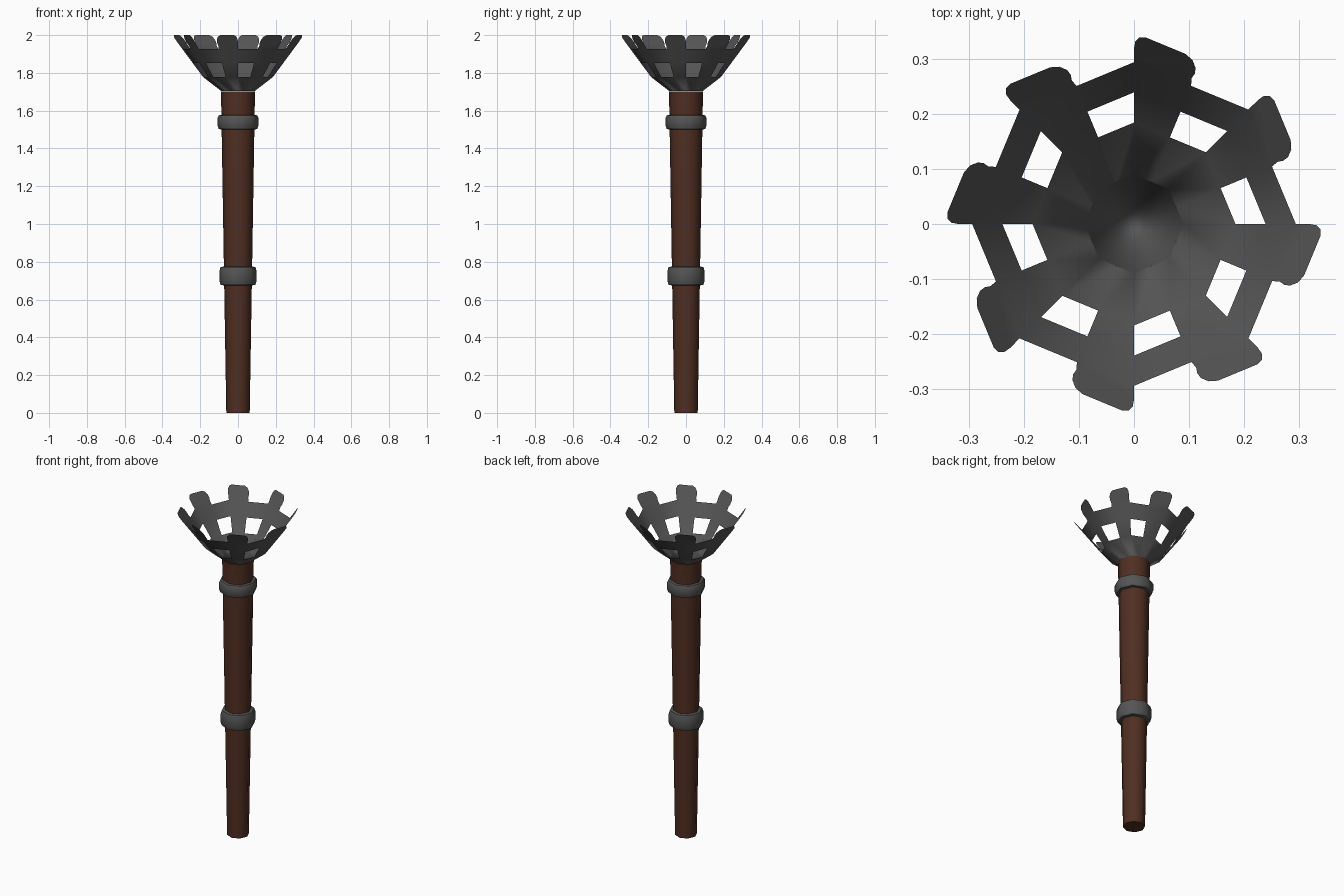
import bpy, bmesh
from math import cos, sin, pi, radians

if "Cube" in bpy.data.objects:
    bpy.data.objects.remove(bpy.data.objects["Cube"])

SIDES = 8


def material(name, rgb):
    m = bpy.data.materials.new(name)
    m.diffuse_color = (*rgb, 1)
    m.use_nodes = True
    m.node_tree.nodes["Principled BSDF"].inputs["Base Color"].default_value = m.diffuse_color
    return m


wood = material("dark_wood", (0.08, 0.028, 0.016))
iron = material("dark_iron", (0.09, 0.09, 0.09))


def finish(name, bm, mat, angle, recalc=True):
    bmesh.ops.remove_doubles(bm, verts=bm.verts, dist=1e-5)
    if recalc:
        bmesh.ops.recalc_face_normals(bm, faces=bm.faces)
    me = bpy.data.meshes.new(name)
    bm.to_mesh(me)
    bm.free()
    ob = bpy.data.objects.new(name, me)
    bpy.context.collection.objects.link(ob)
    me.materials.append(mat)
    bpy.ops.object.select_all(action='DESELECT')
    ob.select_set(True)
    bpy.context.view_layer.objects.active = ob
    bpy.ops.object.shade_smooth_by_angle(angle=radians(angle))
    return ob


def lathe(name, profile, mat, closed=False):
    """Eight-sided revolve of (radius, z) points; open profiles get end caps."""
    bm = bmesh.new()
    rings = [[bm.verts.new((r * cos(2 * pi * i / SIDES), r * sin(2 * pi * i / SIDES), z))
              for i in range(SIDES)] for r, z in profile]
    pairs = list(zip(rings, rings[1:]))
    if closed:
        pairs.append((rings[-1], rings[0]))
    else:
        bm.faces.new(rings[0][::-1])
        bm.faces.new(rings[-1])
    for a, b in pairs:
        for i in range(SIDES):
            j = (i + 1) % SIDES
            bm.faces.new((a[i], a[j], b[j], b[i]))
    return finish(name, bm, mat, 50)


# Tapered wooden shaft
lathe("shaft", [(0.062, 0), (0.09, 1.702)], wood)

# Iron bands round the shaft
lathe("lower_band", [(0.074, 0.675), (0.092, 0.678), (0.099, 0.70),
                     (0.099, 0.75), (0.092, 0.772), (0.075, 0.775)], iron, True)
lathe("upper_band", [(0.086, 1.50), (0.102, 1.503), (0.109, 1.525),
                     (0.109, 1.56), (0.102, 1.575), (0.087, 1.578)], iron, True)

# Openwork basket: a thin sheet, each side half strut and half opening
bm = bmesh.new()
R0, R1, R2, R3, R4 = 0.09, 0.185, 0.24, 0.295, 0.349


def height(r):
    if r <= R1:
        return 1.705 + (r - R0) / (R1 - R0) * 0.073
    return 1.778 + (r - R1) / (R4 - R1) * 0.222


def sheet(side, outline):
    """Face on one side of the basket from (fraction along side, radius) points."""
    a, b = -2 * pi * side / SIDES, -2 * pi * (side + 1) / SIDES
    bm.faces.new([bm.verts.new((r * ((1 - u) * cos(a) + u * cos(b)),
                                r * ((1 - u) * sin(a) + u * sin(b)), height(r)))
                  for u, r in outline])


tab = [(0, R3), (0, 0.320), (0.01, 0.334), (0.04, 0.344), (0.09, R4),
       (0.38, R4), (0.44, 0.343), (0.48, 0.331), (0.49, 0.320), (0.48, 0.308), (0.5, R3)]
for s in range(SIDES):
    for u0, u1 in ((0, 0.5), (0.5, 1)):
        for lo, hi in ((R0, R1), (R2, R3)):
            sheet(s, [(u0, lo), (u0, hi), (u1, hi), (u1, lo)])
    sheet(s, [(0, R1), (0, R2), (0.5, R2), (0.5, R1)])
    sheet(s, tab)
# Basket floor
bm.faces.new([bm.verts.new((R0 * cos(2 * pi * i / SIDES), R0 * sin(2 * pi * i / SIDES), 1.705))
              for i in range(SIDES)])
finish("basket", bm, iron, 46)
